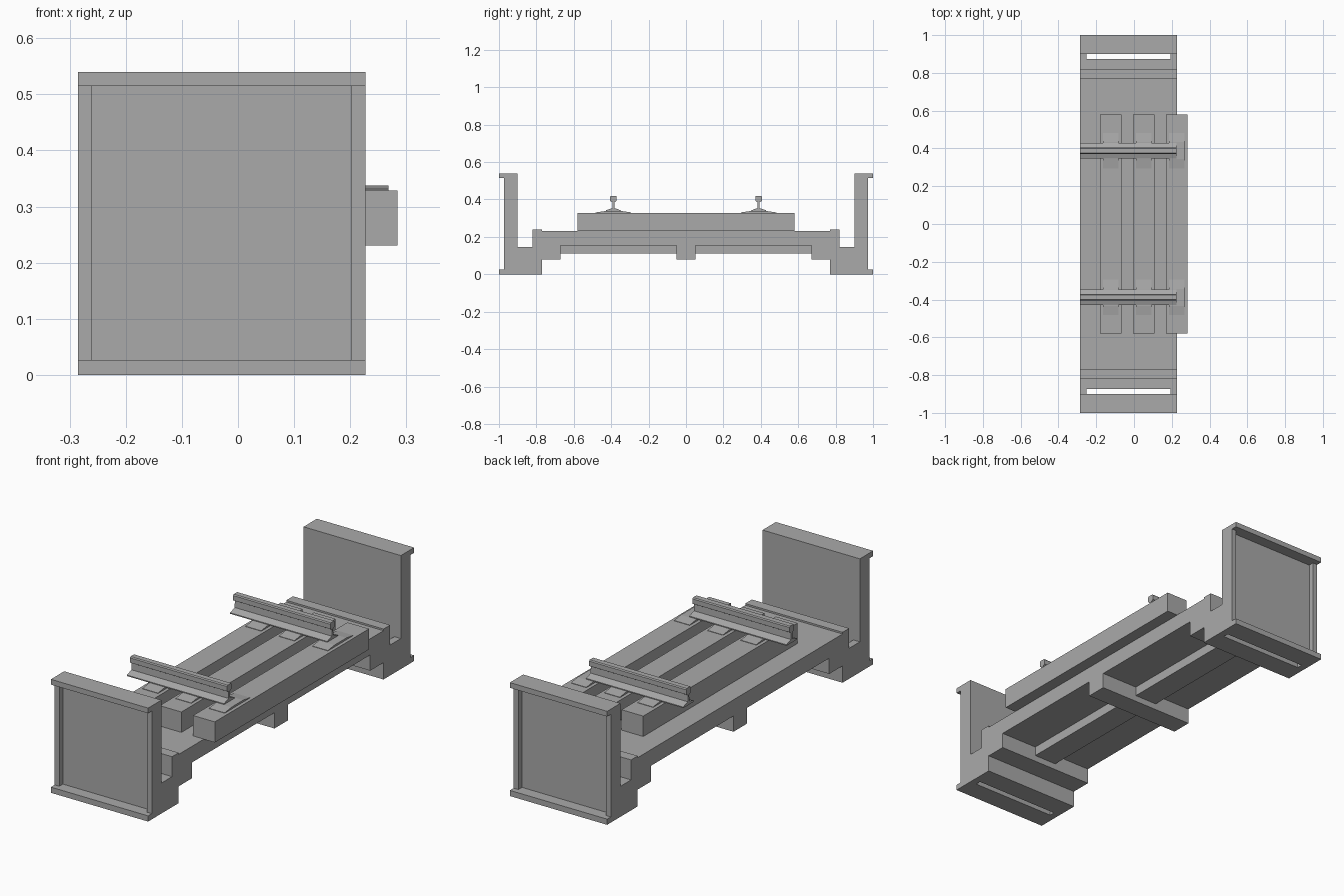
import bpy, bmesh

cube = bpy.data.objects.get("Cube")
if cube:
    bpy.data.objects.remove(cube, do_unlink=True)

grey = bpy.data.materials.new("concrete_grey")
grey.use_nodes = True
colour = (0.4, 0.4, 0.4, 1)
grey.diffuse_color = colour
grey.node_tree.nodes["Principled BSDF"].inputs["Base Color"].default_value = colour

LEFT, RIGHT = -0.285, 0.227      # x limits of the span
MID = (LEFT + RIGHT) / 2


def extrude(name, profile, x0, x1):
    """Extrude a closed (y, z) profile along x."""
    bm = bmesh.new()
    face = bm.faces.new([bm.verts.new((x0, y, z)) for y, z in profile])
    new = bmesh.ops.extrude_face_region(bm, geom=[face])["geom"]
    moved = [v for v in new if isinstance(v, bmesh.types.BMVert)]
    bmesh.ops.translate(bm, verts=moved, vec=(x1 - x0, 0, 0))
    bmesh.ops.recalc_face_normals(bm, faces=bm.faces)
    mesh = bpy.data.meshes.new(name)
    bm.to_mesh(mesh)
    bm.free()
    mesh.materials.append(grey)
    obj = bpy.data.objects.new(name, mesh)
    bpy.context.collection.objects.link(obj)
    return obj


def box(name, x0, x1, y0, y1, z0, z1):
    return extrude(name, [(y0, z0), (y1, z0), (y1, z1), (y0, z1)], x0, x1)


def cut(target, cutter):
    cutter.hide_render = True
    cutter.hide_viewport = True
    cutter.display_type = 'WIRE'
    mod = target.modifiers.new(cutter.name, 'BOOLEAN')
    mod.operation = 'DIFFERENCE'
    mod.solver = 'EXACT'
    mod.object = cutter


# Span body: half of the side outline, mirrored about the middle
half = [(0.05, 0.08), (0.05, 0.155), (0.67, 0.155), (0.67, 0.08), (0.77, 0.08),
        (0.77, 0), (1, 0), (1, 0.027), (0.972, 0.027), (0.972, 0.515),
        (1, 0.515), (1, 0.54), (0.9, 0.54), (0.9, 0.145), (0.82, 0.145),
        (0.82, 0.24), (0.77, 0.24), (0.77, 0.232)]
body = extrude("bridge_body", half + [(-y, z) for y, z in reversed(half)], LEFT, RIGHT)

# Recessed end panels and drainage slots in the floor beside the end walls
for side, label in ((-1, "front"), (1, "back")):
    ys = sorted((side * 0.945, side * 1.05))
    cut(body, box(label + "_panel_cutter", LEFT + 0.025, RIGHT - 0.025, *ys, 0.027, 0.515))
    ys = sorted((side * 0.873, side * 0.9))
    cut(body, box(label + "_slot_cutter", LEFT + 0.034, RIGHT - 0.034, *ys, -0.1, 0.2))

# Beam under the deck
box("underside_beam", MID - 0.06, MID + 0.06, -0.675, 0.675, 0.11, 0.16)

# Sleepers
TIE_X = [-0.124, 0.051, 0.227]
for i, x in enumerate(TIE_X):
    box(f"sleeper_{i + 1}", x - 0.057, x + 0.057, -0.58, 0.58, 0.231, 0.329)

# Rails on tapered base plates
rail = [(0.04, 0.337), (0.04, 0.342), (0.006, 0.354), (0.005, 0.385), (0.017, 0.392),
        (0.017, 0.415), (0.013, 0.42)]
plate = [(0.095, 0.328), (0.095, 0.331), (0.045, 0.338)]
for side, label in ((-1, "front"), (1, "back")):
    centre = side * 0.388

    def symmetric(points):
        return ([(centre + y, z) for y, z in points]
                + [(centre - y, z) for y, z in reversed(points)])

    extrude(label + "_rail", symmetric(rail), LEFT, RIGHT - 0.001)
    for i, x in enumerate(TIE_X):
        extrude(f"{label}_base_plate_{i + 1}", symmetric(plate), x - 0.041, x + 0.041)
